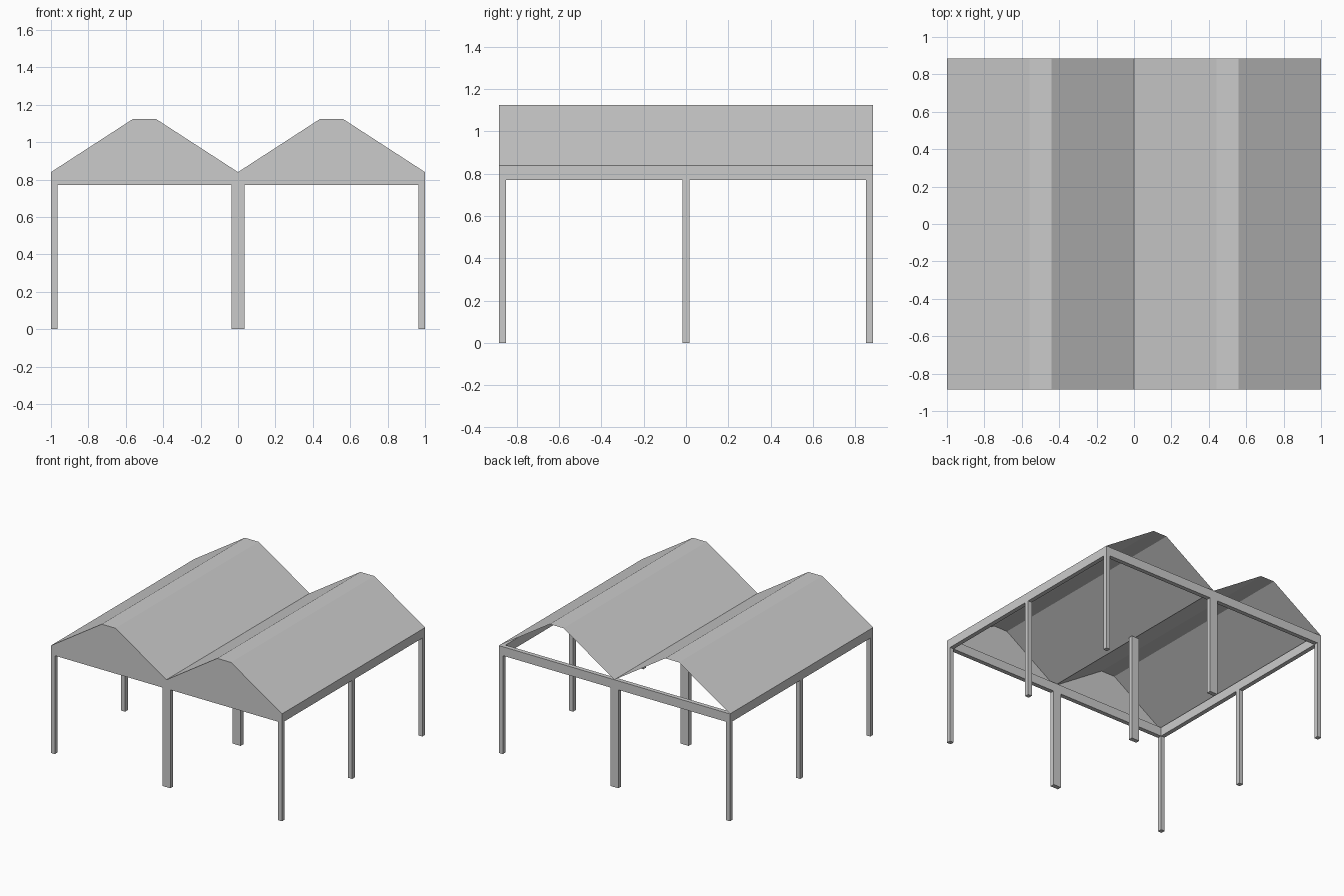
import bpy

if "Cube" in bpy.data.objects:
    bpy.data.objects.remove(bpy.data.objects["Cube"])

W, D = 1.0, 0.885          # half width, half depth
BEAM_LO, EAVE, TOP = 0.77, 0.84, 1.125
T = 0.034                  # post and beam thickness


def mesh_object(name, verts, faces):
    me = bpy.data.meshes.new(name)
    me.from_pydata(verts, [], faces)
    me.update()
    ob = bpy.data.objects.new(name, me)
    bpy.context.collection.objects.link(ob)
    return ob


def box(name, x0, x1, y0, y1, z0, z1):
    verts = [(x, y, z) for z in (z0, z1)
             for x, y in ((x0, y0), (x1, y0), (x1, y1), (x0, y1))]
    faces = [(3, 2, 1, 0), (4, 5, 6, 7)]
    faces += [(i, (i + 1) % 4, (i + 1) % 4 + 4, i + 4) for i in range(4)]
    return mesh_object(name, verts, faces)


# Thin roof sheet: twin-ridge profile swept from front to back
profile = [(-W, EAVE), (-0.56, TOP), (-0.44, TOP), (0, EAVE),
           (0.44, TOP), (0.56, TOP), (W, EAVE)]
n = len(profile)
verts = [(x, y, z) for y in (-D, D) for x, z in profile]
mesh_object("roof", verts, [(i, i + 1, i + 1 + n, i + n) for i in range(n - 1)])

# Closed front gables (the back is left open)
for side, pts in (("left", profile[:4]), ("right", profile[3:])):
    mesh_object(side + "_front_gable", [(x, -D, z) for x, z in pts], [(3, 2, 1, 0)])

# Perimeter beam: one mitred rectangular ring
loops = [(W, D, BEAM_LO), (W, D, EAVE),
         (W - T, D - T, EAVE), (W - T, D - T, BEAM_LO)]
ring = [(sx * w, sy * d, z) for w, d, z in loops
        for sx, sy in ((-1, -1), (1, -1), (1, 1), (-1, 1))]
faces = []
for k in range(4):
    a, b = 4 * k, 4 * ((k + 1) % 4)
    faces += [(a + i, a + (i + 1) % 4, b + (i + 1) % 4, b + i) for i in range(4)]
mesh_object("perimeter_beam", ring, faces)

# Three rows of posts; the middle row is double width
for row, y in (("front", -D + T / 2), ("middle", 0), ("back", D - T / 2)):
    for col, x, half in (("left", -W + T / 2, T / 2), ("centre", 0, T),
                         ("right", W - T / 2, T / 2)):
        inner = row == "middle" and col == "centre"
        box(f"{row}_{col}_post", x - half, x + half, y - T / 2, y + T / 2,
            0, EAVE if inner else BEAM_LO)
